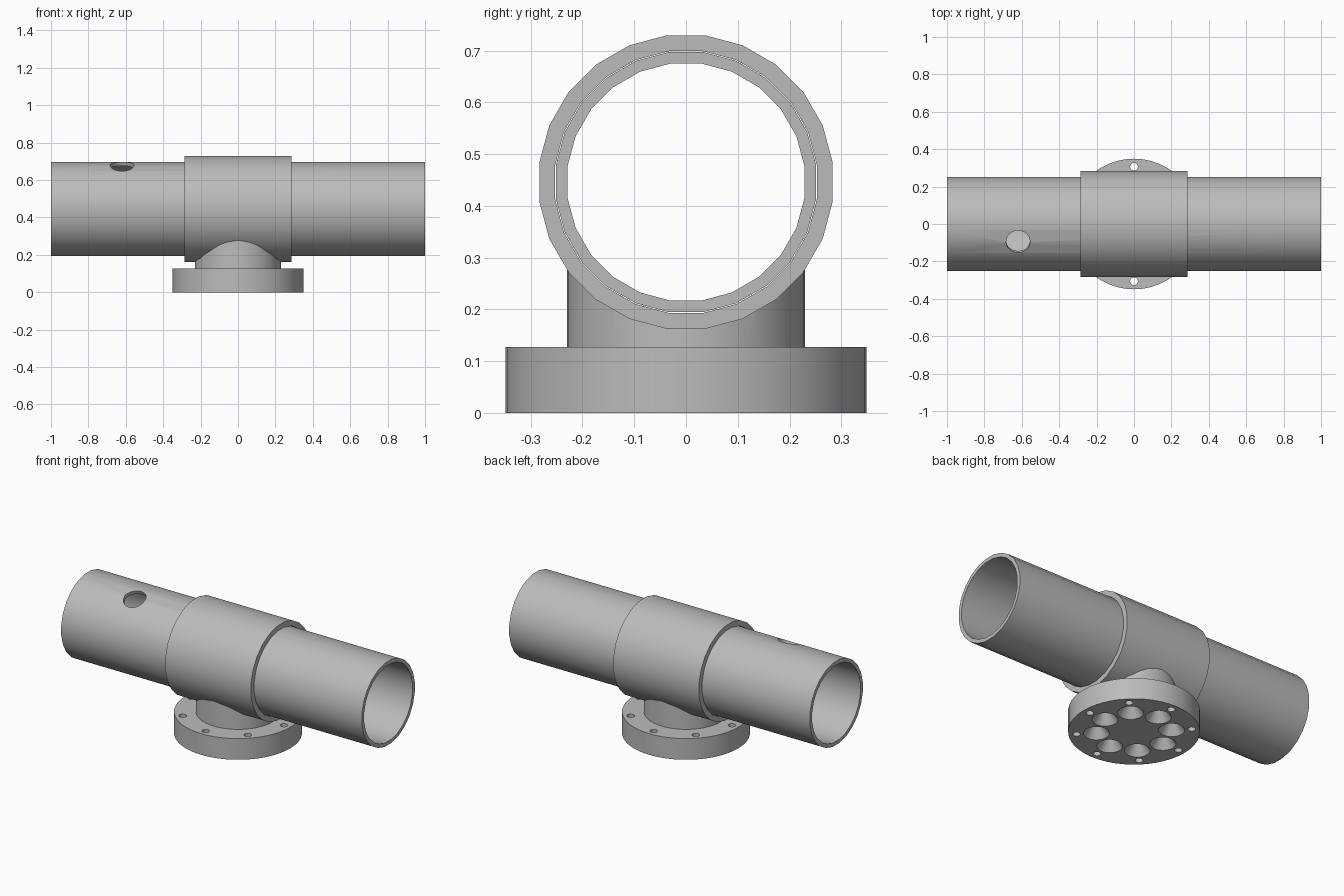
import bpy, bmesh, math
from mathutils import Matrix, Vector

if "Cube" in bpy.data.objects:
    bpy.data.objects.remove(bpy.data.objects["Cube"], do_unlink=True)

AXIS_Z = 0.446
grey = bpy.data.materials.new("plain grey")
grey.use_nodes = True
colour = (0.5, 0.5, 0.5, 1)
grey.diffuse_color = colour
grey.node_tree.nodes["Principled BSDF"].inputs["Base Color"].default_value = colour


def add_object(name, bm):
    bmesh.ops.recalc_face_normals(bm, faces=bm.faces)
    mesh = bpy.data.meshes.new(name)
    bm.to_mesh(mesh)
    bm.free()
    mesh.materials.append(grey)
    ob = bpy.data.objects.new(name, mesh)
    bpy.context.collection.objects.link(ob)
    return ob


def tube(name, half, outer, inner, sides):
    """Hollow pipe along x, centred on the main axis."""
    bm = bmesh.new()
    profile = [(-half, outer), (half, outer), (half, inner), (-half, inner)]
    rings = []
    for i in range(sides):
        a = 2 * math.pi * (i + 0.5) / sides
        rings.append([bm.verts.new((x, r * math.sin(a), AXIS_Z + r * math.cos(a)))
                      for x, r in profile])
    for i in range(sides):
        a, b = rings[i], rings[(i + 1) % sides]
        for j in range(4):
            k = (j + 1) % 4
            bm.faces.new((a[j], a[k], b[k], b[j]))
    return add_object(name, bm)


def add_cone(bm, centre, r1, r2, depth, sides, turn=None):
    m = Matrix.Translation(Vector(centre)) @ (turn or Matrix.Identity(4))
    bmesh.ops.create_cone(bm, cap_ends=True, segments=sides, radius1=r1,
                          radius2=r2, depth=depth, matrix=m)


def solid(name, *cone):
    bm = bmesh.new()
    add_cone(bm, *cone)
    return add_object(name, bm)


def cut(ob, cutter):
    cutter.hide_render = True
    mod = ob.modifiers.new("cut", 'BOOLEAN')
    mod.operation, mod.solver, mod.object = 'DIFFERENCE', 'EXACT', cutter
    bpy.context.view_layer.objects.active = ob
    bpy.ops.object.modifier_apply(modifier=mod.name)
    bpy.data.objects.remove(cutter, do_unlink=True)


# Main pipe with one tilted round port in its upper front wall
pipe = tube("main_pipe", 1.0, 0.2535, 0.231, 24)
tilt = Matrix.Rotation(math.radians(22.5), 4, 'X')
radial = tilt @ Vector((0, 0, 0.25))
cut(pipe, solid("port_cutter", (-0.62, radial.y, AXIS_Z + radial.z),
                0.064, 0.064, 0.2, 24, tilt))

# Thicker sleeve around the middle
sleeve = tube("sleeve", 0.285, 0.286, 0.255, 24)

# Neck, saddled to the underside of the sleeve
neck = solid("neck", (0, 0, 0.21), 0.23, 0.23, 0.18, 48)
cut(neck, solid("saddle_cutter", (0, 0, AXIS_Z), 0.272, 0.272, 1, 48,
                Matrix.Rotation(math.pi / 2, 4, 'Y')))

# Flange with a ring of bolt holes and a ring of tapered pockets below
flange = solid("flange", (0, 0, 0.0635), 0.349, 0.349, 0.127, 48)
bolts, pockets = bmesh.new(), bmesh.new()
for i in range(8):
    a = i * math.pi / 4
    c, s = math.cos(a), math.sin(a)
    add_cone(bolts, (0.306 * c, 0.306 * s, 0.06), 0.021, 0.021, 0.3, 16)
    add_cone(pockets, (0.2 * c, 0.2 * s, 0.03), 0.073, 0.024, 0.07, 20)
cut(flange, add_object("bolt_cutter", bolts))
cut(flange, add_object("pocket_cutter", pockets))

# Smooth round walls, keep rims sharp
bpy.ops.object.select_all(action='DESELECT')
for ob in (pipe, sleeve, neck, flange):
    ob.select_set(True)
bpy.context.view_layer.objects.active = pipe
bpy.ops.object.shade_smooth_by_angle(angle=math.radians(30))
